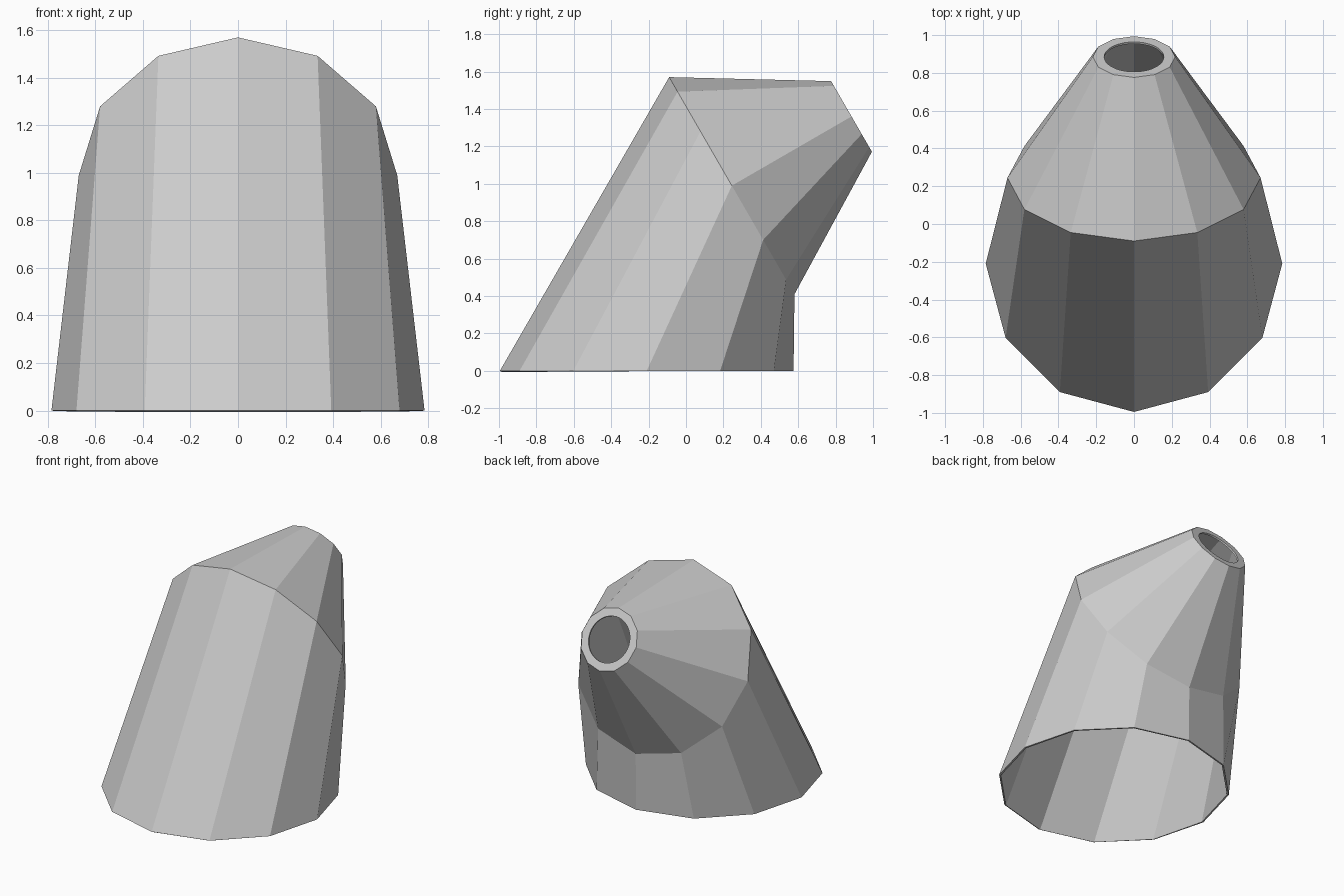
import bpy
import bmesh
from math import cos, sin, pi, radians
from mathutils import Vector

cube = bpy.data.objects.get("Cube")
if cube:
    bpy.data.objects.remove(cube, do_unlink=True)

SIDES = 12
STEPS = 3  # hole segments per outer side

# Single plain grey
grey = bpy.data.materials.new("plain_grey")
grey.use_nodes = True
colour = (0.6, 0.6, 0.6, 1)
grey.diffuse_color = colour
grey.node_tree.nodes["Principled BSDF"].inputs["Base Color"].default_value = colour


def ring(bm, y, z, radius, tilt, count):
    """Circle of vertices facing up, tipped towards the back by tilt degrees."""
    a = radians(tilt)
    across = Vector((0, cos(a), -sin(a)))
    verts = []
    for i in range(count):
        t = 2 * pi * i / count
        p = Vector((cos(t) * radius, y, z)) + across * (sin(t) * radius)
        verts.append(bm.verts.new(p))
    return verts


bm = bmesh.new()
base = ring(bm, -0.21, 0, 0.785, 0, SIDES)
elbow = ring(bm, 0.245, 0.99, 0.67, 60, SIDES)
nozzle = ring(bm, 0.885, 1.36, 0.218, 60, SIDES)
hole = ring(bm, 0.885, 1.36, 0.158, 60, SIDES * STEPS)

# Leaning body and tapering spout
for low, high in ((base, elbow), (elbow, nozzle)):
    for i in range(SIDES):
        j = (i + 1) % SIDES
        bm.faces.new((low[i], low[j], high[j], high[i]))

# Flat end around the round hole
for i in range(SIDES):
    arc = [hole[(i * STEPS + k) % len(hole)] for k in range(STEPS, -1, -1)]
    bm.faces.new([nozzle[i], nozzle[(i + 1) % SIDES]] + arc)

mesh = bpy.data.meshes.new("bent_spout")
bm.to_mesh(mesh)
bm.free()
mesh.materials.append(grey)
spout = bpy.data.objects.new("bent_spout", mesh)
bpy.context.collection.objects.link(spout)

# Thin inward wall
wall = spout.modifiers.new("wall", "SOLIDIFY")
wall.thickness = 0.012
wall.offset = -1
wall.use_even_offset = True
